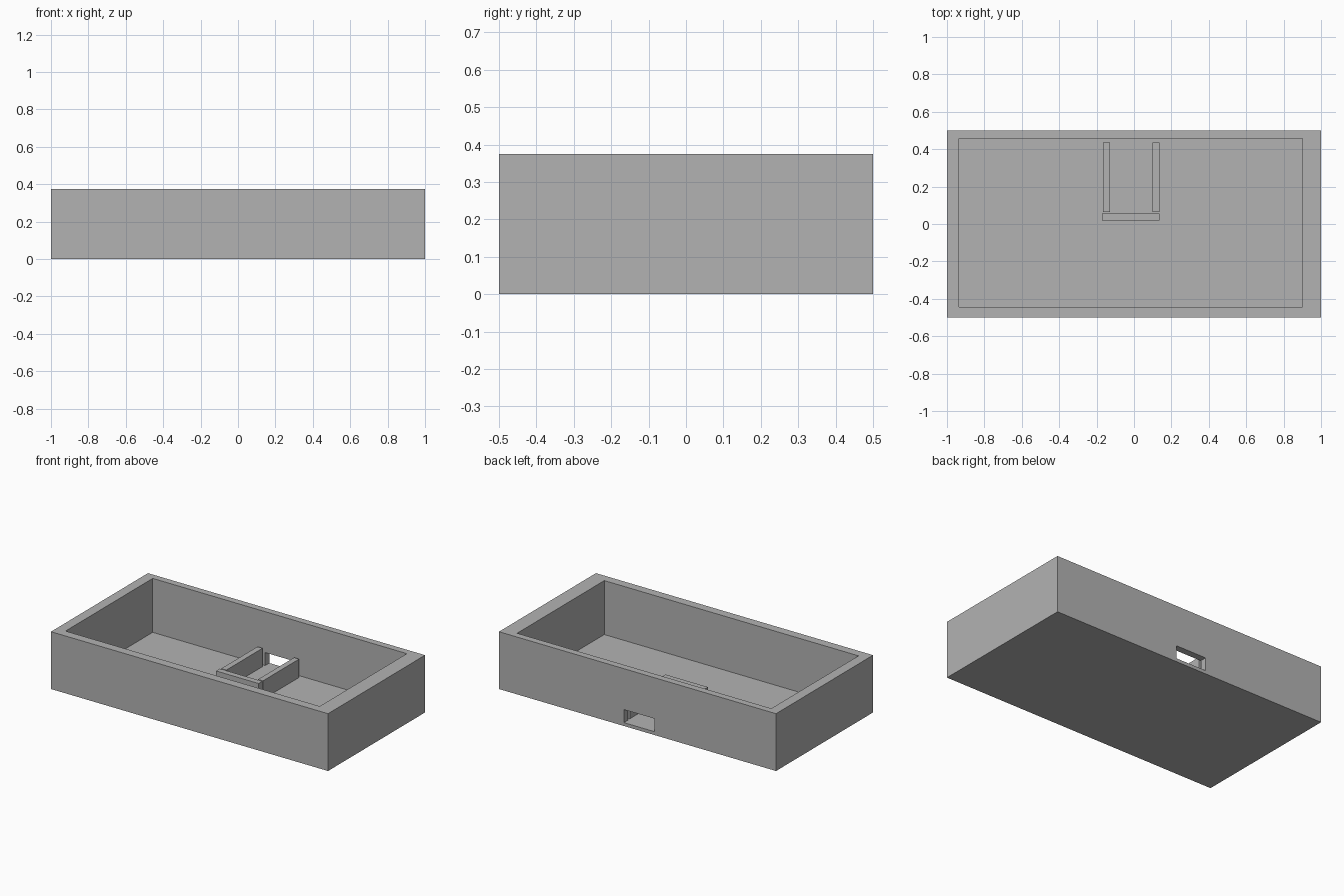
import bpy

cube = bpy.data.objects.get("Cube")
if cube:
    bpy.data.objects.remove(cube, do_unlink=True)

grey = bpy.data.materials.new("plain_grey")
grey.use_nodes = True
grey.diffuse_color = (0.45, 0.45, 0.45, 1)
grey.node_tree.nodes["Principled BSDF"].inputs["Base Color"].default_value = (0.45, 0.45, 0.45, 1)


def box(name, x, y, z):
    """Box spanning the given (low, high) ranges."""
    spans = (x, y, z)
    bpy.ops.mesh.primitive_cube_add(size=1, location=[(a + b) / 2 for a, b in spans])
    obj = bpy.context.object
    obj.name = name
    obj.scale = [b - a for a, b in spans]
    bpy.ops.object.transform_apply(location=False, rotation=False, scale=True)
    obj.data.materials.append(grey)
    return obj


def cut(target, cutter):
    mod = target.modifiers.new(cutter.name, 'BOOLEAN')
    mod.operation = 'DIFFERENCE'
    mod.solver = 'EXACT'
    mod.object = cutter
    bpy.context.view_layer.objects.active = target
    bpy.ops.object.modifier_apply(modifier=mod.name)
    bpy.data.objects.remove(cutter, do_unlink=True)


FLOOR = 0.022
HEIGHT = 0.374
RAIL_TOP = 0.142

# Open tray with a slightly off-centre cavity
tray = box("tray", (-1, 1), (-0.5, 0.5), (0, HEIGHT))
cut(tray, box("cavity", (-0.935, 0.9), (-0.443, 0.456), (FLOOR, HEIGHT + 0.1)))

# Port through the back wall, level with the floor
cut(tray, box("port", (-0.124, 0.098), (0.4, 0.6), (FLOOR, 0.107)))

# Holder behind the port: two rails and a stop bar
for name, x in (("right_rail", (-0.165, -0.128)), ("left_rail", (0.1, 0.136))):
    box(name, x, (0.063, 0.436), (FLOOR - 0.01, RAIL_TOP))
box("stop_bar", (-0.171, 0.136), (0.018, 0.056), (FLOOR - 0.01, RAIL_TOP))
